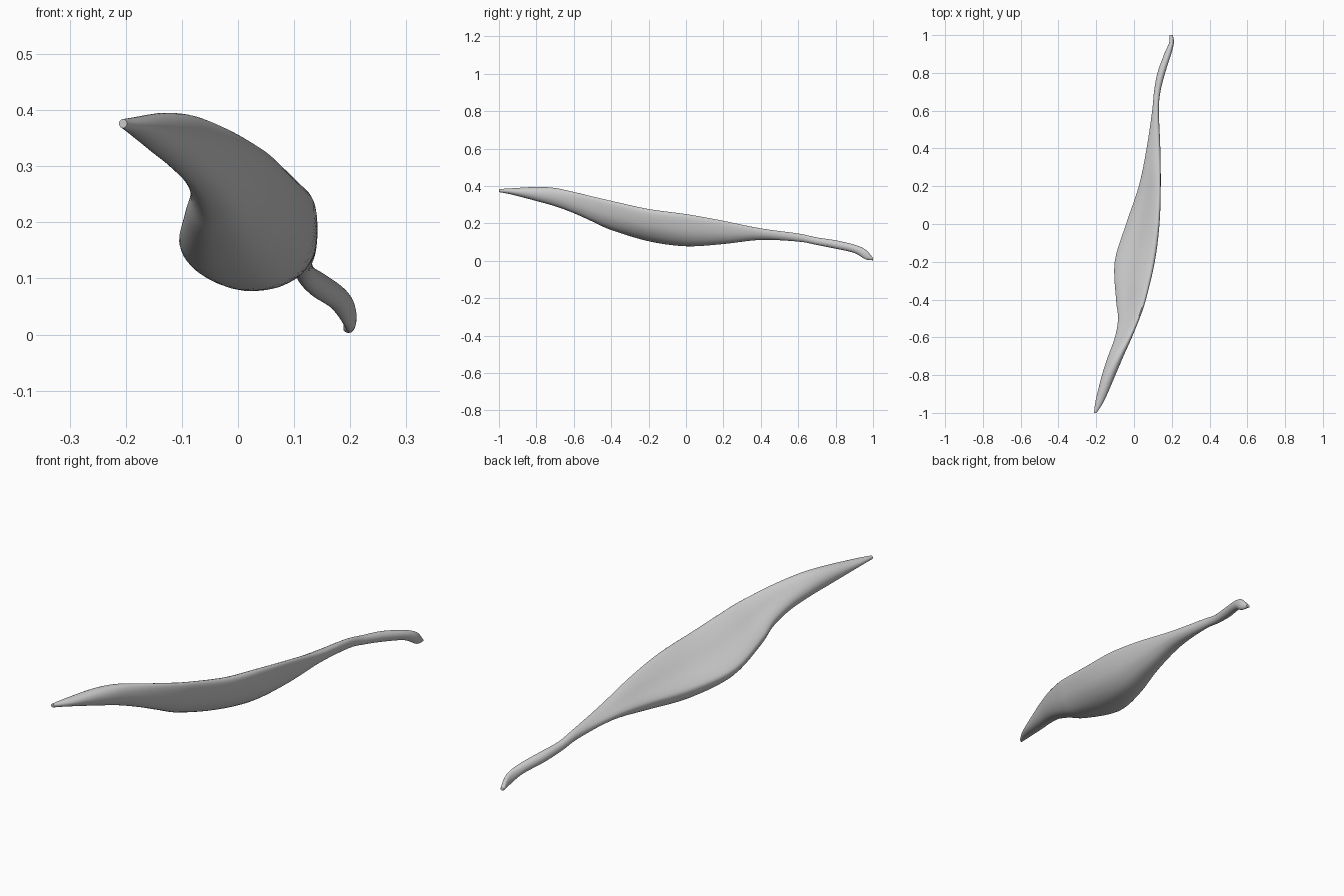
import bpy, bmesh, math
from mathutils import Vector

if "Cube" in bpy.data.objects:
    bpy.data.objects.remove(bpy.data.objects["Cube"])

# Stations along the length: y, left x, right x, bottom z, top z, roundness
STATIONS = [
    (-1.00, -.212, -.198, .368, .384, 1.0),
    (-0.93, -.202, -.155, .354, .388, 1.0),
    (-0.80, -.170, -.098, .320, .396, .9),
    (-0.70, -.138, -.055, .292, .392, .7),
    (-0.60, -.102, -.010, .255, .371, .4),
    (-0.50, -.085, .030, .210, .346, .15),
    (-0.40, -.095, .063, .165, .321, 0),
    (-0.20, -.102, .110, .105, .277, 0),
    (0.00, -.042, .135, .078, .250, 0),
    (0.20, .025, .142, .090, .215, .1),
    (0.40, .066, .140, .112, .175, .4),
    (0.60, .096, .132, .103, .147, .8),
    (0.70, .106, .140, .085, .125, 1.0),
    (0.80, .124, .165, .065, .110, 1.0),
    (0.90, .160, .197, .042, .086, 1.0),
    (0.96, .186, .211, .008, .060, 1.0),
    (1.00, .188, .206, .003, .016, 1.0),
]
# Belly cross-section in its bounding box: convex underside, hollow upper face
BELLY = [(0, .30), (.09, .10), (.30, 0), (.65, .07), (.90, .38),
         (1, .82), (.94, 1), (.70, .87), (.40, .63), (.10, .44)]


def spline(p0, p1, p2, p3, t):
    return 0.5 * (2 * p1 + (p2 - p0) * t + (2 * p0 - 5 * p1 + 4 * p2 - p3) * t * t
                  + (3 * p1 - p0 - 3 * p2 + p3) * t ** 3)


def closed_profile(points, steps):
    pts = [Vector(p) for p in points]
    n = len(pts)
    return [spline(pts[i - 1], pts[i], pts[(i + 1) % n], pts[(i + 2) % n], s / steps)
            for i in range(n) for s in range(steps)]


def open_path(rows, steps):
    pts = [Vector(r) for r in rows]
    last = len(pts) - 1
    out = [spline(pts[max(i - 1, 0)], pts[i], pts[i + 1], pts[min(i + 2, last)], s / steps)
           for i in range(last) for s in range(steps)]
    return out + [pts[-1]]


belly = closed_profile(BELLY, 4)
count = len(belly)
start = math.radians(200)
oval = [Vector((.5 + .5 * math.cos(start + 2 * math.pi * k / count),
                .5 + .5 * math.sin(start + 2 * math.pi * k / count))) for k in range(count)]

# Loft the sections into one closed skin
bm = bmesh.new()
rings = []
for y, x0, x1, z0, z1, w in open_path(STATIONS, 5):
    w = min(max(w, 0), 1)
    ring = []
    for k in range(count):
        p = belly[k].lerp(oval[k], w)
        ring.append(bm.verts.new((x0 + (x1 - x0) * p.x, y, z0 + (z1 - z0) * p.y)))
    rings.append(ring)
for a, b in zip(rings, rings[1:]):
    for k in range(count):
        j = (k + 1) % count
        bm.faces.new((a[k], a[j], b[j], b[k]))
bm.faces.new(rings[0])
bm.faces.new(rings[-1])
bmesh.ops.recalc_face_normals(bm, faces=bm.faces)

mesh = bpy.data.meshes.new("muscle_belly")
bm.to_mesh(mesh)
bm.free()
muscle = bpy.data.objects.new("muscle_belly", mesh)
bpy.context.collection.objects.link(muscle)
bpy.context.view_layer.objects.active = muscle
muscle.select_set(True)
bpy.ops.object.shade_smooth_by_angle(angle=math.radians(40))
